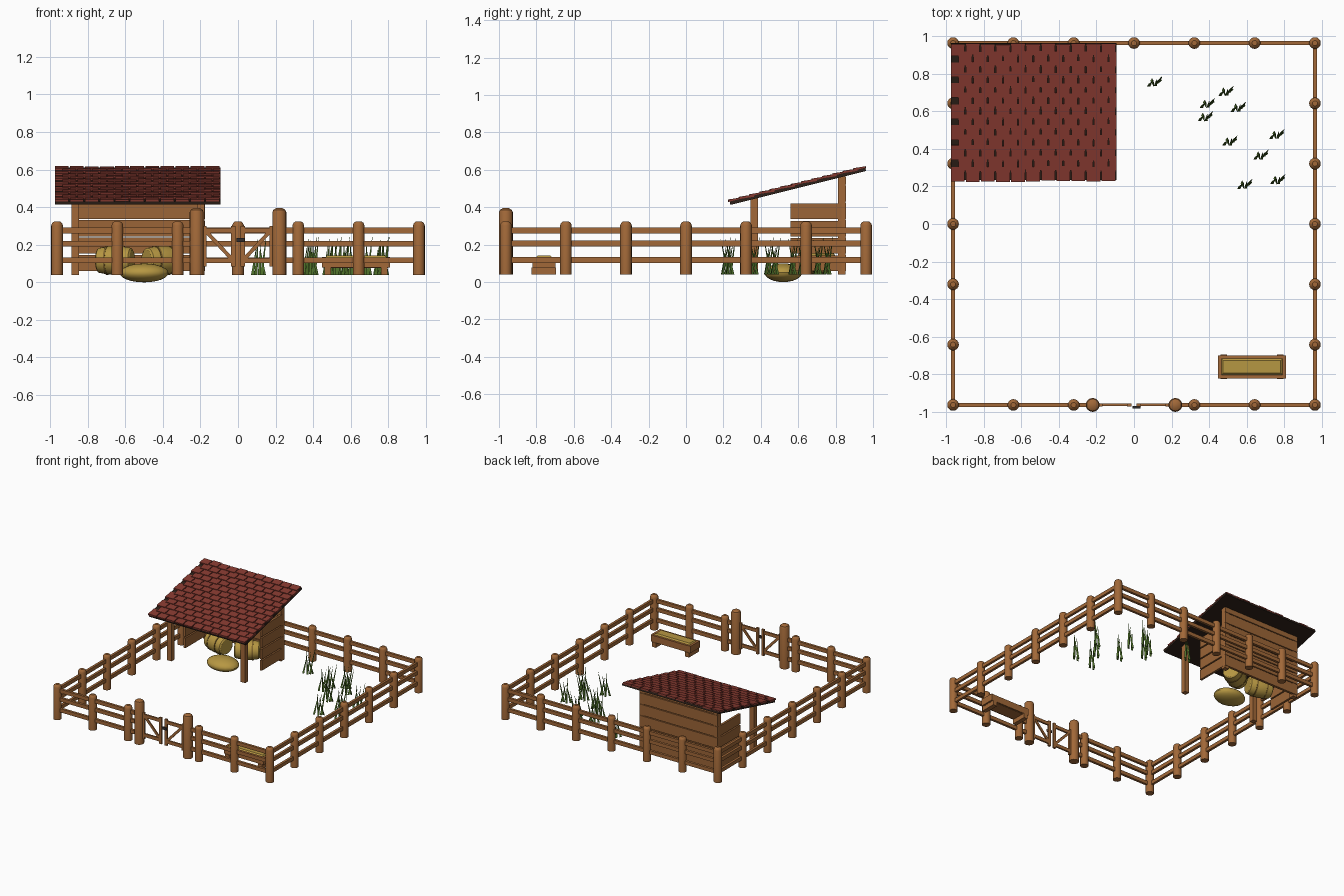
import bpy, bmesh, math, random
from mathutils import Matrix, Vector

if "Cube" in bpy.data.objects:
    bpy.data.objects.remove(bpy.data.objects["Cube"])

random.seed(4)

def mat(name, col):
    m = bpy.data.materials.new(name)
    m.diffuse_color = (*col, 1)
    m.use_nodes = True
    m.node_tree.nodes["Principled BSDF"].inputs["Base Color"].default_value = m.diffuse_color
    return m

WOOD = mat("post wood", (0.36, 0.14, 0.04))
PLANK = mat("plank wood", (0.33, 0.13, 0.038))
TILE = mat("roof tile red", (0.24, 0.042, 0.03))
DARK = mat("dark underlay", (0.025, 0.014, 0.009))
HAY = mat("hay yellow", (0.47, 0.31, 0.055))
BAND = mat("bale twine", (0.22, 0.13, 0.025))
GRASS = mat("grass green", (0.075, 0.16, 0.022))
IRON = mat("latch iron", (0.03, 0.025, 0.025))

def finish(name, bm, material, smooth=False):
    bmesh.ops.recalc_face_normals(bm, faces=bm.faces)
    me = bpy.data.meshes.new(name)
    bm.to_mesh(me)
    bm.free()
    ob = bpy.data.objects.new(name, me)
    bpy.context.collection.objects.link(ob)
    me.materials.append(material)
    if smooth:
        bpy.ops.object.select_all(action='DESELECT')
        ob.select_set(True)
        bpy.context.view_layer.objects.active = ob
        bpy.ops.object.shade_smooth_by_angle(angle=math.radians(35))
    return ob

def box(bm, lo, hi, m=Matrix()):
    """Axis box from lo to hi, then moved by m."""
    c = [(a + b) / 2 for a, b in zip(lo, hi)]
    s = [b - a for a, b in zip(lo, hi)]
    bmesh.ops.create_cube(bm, size=1, matrix=m @ Matrix.Translation(c) @ Matrix.Diagonal((*s, 1)))

def lathe(bm, profile, m=Matrix(), n=16):
    """Closed solid of revolution about z from (radius, height) points."""
    rings = [[bm.verts.new(m @ Vector((r * math.cos(2 * math.pi * i / n), r * math.sin(2 * math.pi * i / n), z)))
              for i in range(n)] for r, z in profile]
    for a, b in zip(rings, rings[1:]):
        for i in range(n):
            bm.faces.new((a[i], a[(i + 1) % n], b[(i + 1) % n], b[i]))
    bm.faces.new(rings[0][::-1])
    bm.faces.new(rings[-1])

def post(bm, x, y, r, top):
    lathe(bm, [(r, 0.04), (r, top - 0.022), (r * 0.85, top - 0.009), (r * 0.45, top)], Matrix.Translation((x, y, 0)))

# fence posts around the square, leaving the gate open
E = 0.963
STEP = E / 3
bm = bmesh.new()
for i in range(-3, 4):
    post(bm, i * STEP, E, 0.031, 0.325)
    if i:
        post(bm, i * STEP, -E, 0.031, 0.325)
    if abs(i) < 3:
        for s in (-1, 1):
            post(bm, s * E, i * STEP, 0.031, 0.325)
finish("fence_posts", bm, WOOD, True)

bm = bmesh.new()
for s in (-1, 1):
    post(bm, s * 0.22, -E, 0.037, 0.395)
finish("gate_posts", bm, WOOD, True)

# three rails on every side
bm = bmesh.new()
for z in (0.118, 0.206, 0.276):
    a, b, t = z - 0.015, z + 0.015, 0.01
    box(bm, (-E, E - t, a), (E, E + t, b))
    for s in (-1, 1):
        box(bm, (s * E - t, -E, a), (s * E + t, E, b))
        x0, x1 = sorted((s * E, s * 0.22))
        box(bm, (x0, -E - t, a), (x1, -E + t, b))
finish("fence_rails", bm, WOOD)

# two gate leaves with a diagonal brace
bm = bmesh.new()
for s in (-1, 1):
    def bar(x0, x1, z0, z1, t=0.007):
        x0, x1 = sorted((s * x0, s * x1))
        box(bm, (x0, -E - t, z0), (x1, -E + t, z1))
    bar(0.014, 0.195, 0.103, 0.13)
    bar(0.014, 0.195, 0.262, 0.288)
    bar(0.014, 0.036, 0.085, 0.30, 0.008)
    bar(0.168, 0.188, 0.085, 0.30, 0.008)
    d = Vector((s * 0.14, 0, 0.15))
    m = Matrix.Translation((s * 0.1, -E, 0.196)) @ Matrix.Rotation(-math.atan2(d.z, d.x), 4, 'Y')
    box(bm, (-d.length / 2, -0.005, -0.01), (d.length / 2, 0.005, 0.01), m)
finish("gate_leaves", bm, WOOD)

bm = bmesh.new()
box(bm, (-0.008, -E - 0.018, 0.215), (0.034, -E - 0.006, 0.235))
finish("gate_latch", bm, IRON)

# shed frame
def under(y):
    """Height of the roof underside."""
    return 0.413 + 0.25 * (y - 0.235)

XL, XR, YF, YB = -0.865, -0.197, 0.365, 0.832
bm = bmesh.new()
for x in (XL, XR):
    for y in (YF, YB):
        box(bm, (x - 0.02, y - 0.02, 0.04), (x + 0.02, y + 0.02, under(y) + 0.006))
finish("shed_posts", bm, WOOD)

# shed walls of horizontal planks: full back, half sides
bm = bmesh.new()
for k in range(6):
    z0 = 0.06 + k * 0.0925
    z1 = min(z0 + 0.086, 0.563)
    box(bm, (XL - 0.02, YB + 0.004, z0), (XR + 0.02, YB + 0.024, z1))
    if k < 4:
        for s, x in ((-1, XL), (1, XR)):
            xc = x + s * 0.012
            box(bm, (xc - 0.009, 0.56, z0), (xc + 0.009, YB, z1 - 0.004))
finish("shed_wall_planks", bm, PLANK)

# roof: dark sloping board with staggered tiles
SLOPE = math.atan(0.25)
R0, R1 = -0.975, -0.092
LEN = 0.725 / math.cos(SLOPE)
roof = Matrix.Translation((0, 0.238, 0.413)) @ Matrix.Rotation(SLOPE, 4, 'X')
bm = bmesh.new()
box(bm, (R0 + 0.002, 0, 0), (R1 - 0.002, LEN, 0.018), roof)
finish("roof_board", bm, DARK)

ROWS, COLS = 13, 11
rl, tw = LEN / ROWS, (R1 - R0) / COLS
bm = bmesh.new()
for r in range(ROWS):
    off = tw / 2 if r % 2 else 0
    for c in range(COLS):
        x0 = R0 + off + c * tw
        x1 = min(x0 + tw - 0.007, R1)
        j = random.uniform(-0.004, 0.004)
        length = min(rl * 1.3, LEN - r * rl)
        m = roof @ Matrix.Translation((0, r * rl + j, 0.022)) @ Matrix.Rotation(-0.09, 4, 'X')
        box(bm, (x0, -0.004, -0.004), (x1, length, 0.008), m)
finish("roof_tiles", bm, TILE)

# round hay bales with twine, and a loose heap
for n, (x, y, turn) in enumerate(((-0.655, 0.68, -15), (-0.405, 0.70, 30))):
    m = (Matrix.Translation((x, y, 0.117)) @ Matrix.Rotation(math.radians(turn), 4, 'Z')
         @ Matrix.Rotation(math.pi / 2, 4, 'Y'))
    bm = bmesh.new()
    lathe(bm, [(0.056, -0.095), (0.066, -0.088), (0.075, -0.04), (0.077, 0),
               (0.075, 0.04), (0.066, 0.088), (0.056, 0.095)], m, 20)
    finish(f"hay_bale_{n + 1}", bm, HAY, True)
    bm = bmesh.new()
    for z in (-0.042, 0.042):
        lathe(bm, [(0.0775, z - 0.005), (0.0775, z + 0.005)], m, 20)
    finish(f"bale_twine_{n + 1}", bm, BAND, True)

bm = bmesh.new()
bmesh.ops.create_uvsphere(bm, u_segments=20, v_segments=12, radius=1,
                          matrix=Matrix.Translation((-0.5, 0.52, 0.05)) @ Matrix.Diagonal((0.13, 0.1, 0.05, 1)))
finish("hay_heap", bm, HAY, True)

# feeding trough on two cross feet
bm = bmesh.new()
TX, TY = 0.628, -0.76
for s in (-1, 1):
    box(bm, (TX + s * 0.15 - 0.018, TY - 0.065, 0.04), (TX + s * 0.15 + 0.018, TY + 0.065, 0.078))
    box(bm, (TX - 0.18, TY + s * 0.052 - 0.009, 0.078), (TX + 0.18, TY + s * 0.052 + 0.009, 0.132))
    box(bm, (TX + s * 0.171 - 0.009, TY - 0.06, 0.078), (TX + s * 0.171 + 0.009, TY + 0.06, 0.134))
box(bm, (TX - 0.17, TY - 0.05, 0.076), (TX + 0.17, TY + 0.05, 0.09))
finish("trough", bm, WOOD)
bm = bmesh.new()
box(bm, (TX - 0.163, TY - 0.044, 0.088), (TX + 0.163, TY + 0.044, 0.142))
bmesh.ops.bevel(bm, geom=[e for e in bm.edges if all(v.co.z > 0.13 for v in e.verts)],
                offset=0.01, segments=1, affect='EDGES')
finish("trough_hay", bm, HAY)

# grass clumps of leaning tapered blades: (base x, base y, tip x, tip y, height)
BLADES = [(-0.032, -0.018, -0.012, 0.004, 0.15), (-0.014, 0.012, -0.004, -0.024, 0.19),
          (0.004, -0.016, 0.010, 0.016, 0.17), (0.016, 0.0, 0.040, 0.030, 0.20),
          (0.030, 0.014, 0.008, -0.014, 0.14)]
SPOTS = [(0.11, 0.755), (0.39, 0.64), (0.49, 0.705), (0.555, 0.62), (0.38, 0.57),
         (0.51, 0.44), (0.76, 0.475), (0.675, 0.365), (0.59, 0.21), (0.765, 0.235)]
bm = bmesh.new()
for x, y in SPOTS:
    for bx, by, tx, ty, h in BLADES:
        bmesh.ops.create_cone(bm, segments=3, radius1=0.010, radius2=0.0008, depth=1, cap_ends=True,
                              matrix=Matrix(((1, 0, tx - bx, x + (bx + tx) / 2),
                                             (0, 1, ty - by, y + (by + ty) / 2),
                                             (0, 0, h, 0.04 + h / 2), (0, 0, 0, 1))))
finish("grass_clumps", bm, GRASS)
